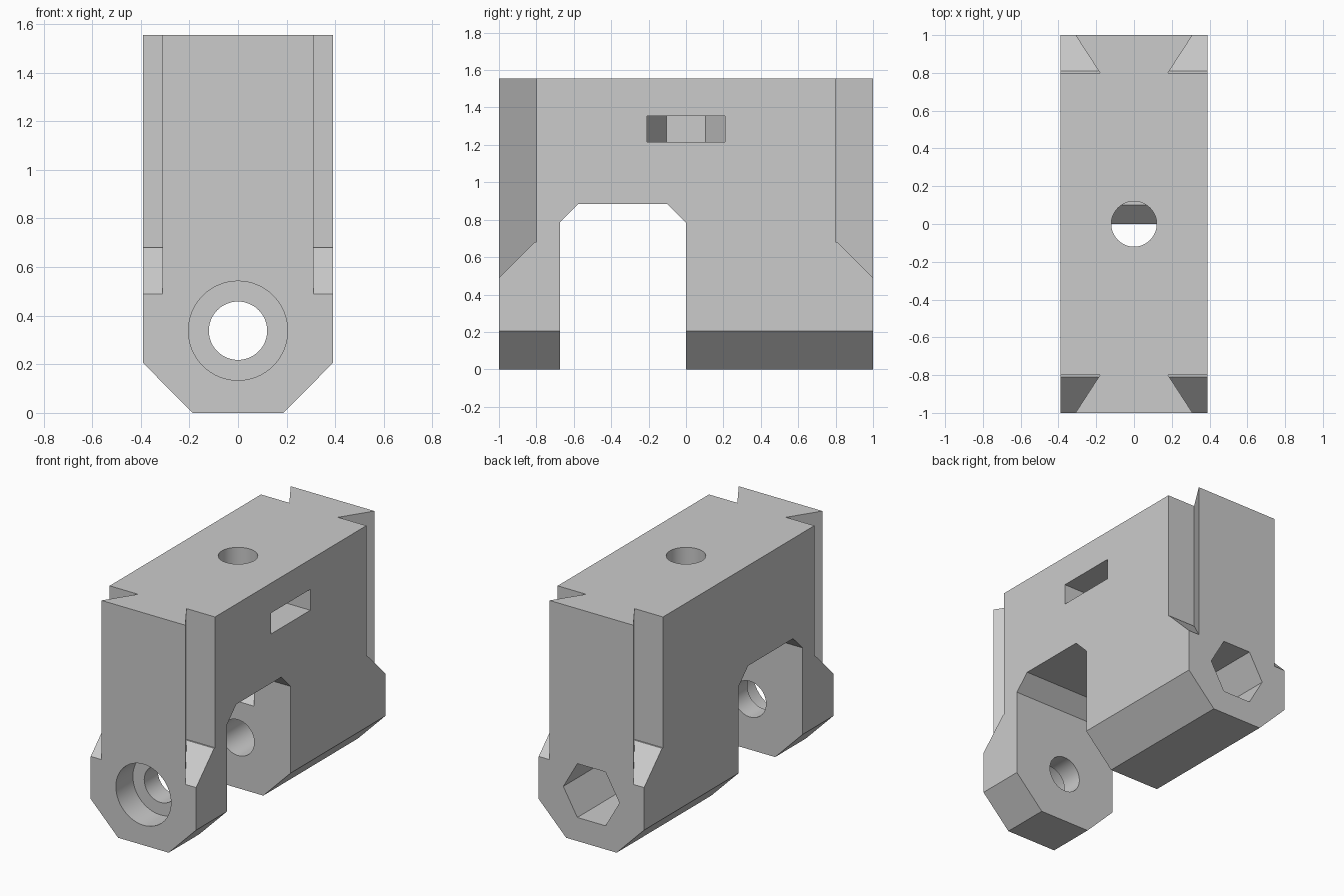
import bpy, bmesh, math

if "Cube" in bpy.data.objects:
    bpy.data.objects.remove(bpy.data.objects["Cube"], do_unlink=True)

gray = bpy.data.materials.new("plain_gray")
gray.use_nodes = True
gray.diffuse_color = (0.6, 0.6, 0.6, 1)
gray.node_tree.nodes["Principled BSDF"].inputs["Base Color"].default_value = (0.6, 0.6, 0.6, 1)


def prism(name, outline, axis, low, high):
    """Extrude a 2D outline along an axis: outline is xy for z, yz for x, xz for y."""
    place = {"x": lambda a, b, h: (h, a, b),
             "y": lambda a, b, h: (a, h, b),
             "z": lambda a, b, h: (a, b, h)}[axis]
    bm = bmesh.new()
    base, top = [[bm.verts.new(place(a, b, h)) for a, b in outline] for h in (low, high)]
    bm.faces.new(base)
    bm.faces.new(top)
    n = len(outline)
    for i in range(n):
        j = (i + 1) % n
        bm.faces.new((base[i], base[j], top[j], top[i]))
    bmesh.ops.recalc_face_normals(bm, faces=bm.faces)
    mesh = bpy.data.meshes.new(name)
    bm.to_mesh(mesh)
    bm.free()
    mesh.materials.append(gray)
    ob = bpy.data.objects.new(name, mesh)
    bpy.context.collection.objects.link(ob)
    return ob


def ring(radius, sides, cy=0.0):
    turns = [2 * math.pi * i / sides for i in range(sides)]
    return [(radius * math.cos(t), cy + radius * math.sin(t)) for t in turns]


def combine(target, tool, operation="DIFFERENCE"):
    """Apply a boolean and discard the tool."""
    mod = target.modifiers.new("cut", "BOOLEAN")
    mod.operation, mod.solver, mod.object = operation, "EXACT", tool
    bpy.context.view_layer.objects.active = target
    bpy.ops.object.modifier_apply(modifier=mod.name)
    bpy.data.objects.remove(tool, do_unlink=True)


# Block with chamfered lower edges
W, H = 0.39, 1.555
half = [(0.187, 0), (W, 0.205), (W, H)]
block = prism("clamp_block", half + [(-x, z) for x, z in reversed(half)], "y", -1, 1)

# Open slot across the underside
combine(block, prism("slot_cutter", [(-0.675, -0.1), (-0.675, 0.785), (-0.575, 0.885),
                                     (-0.1, 0.885), (0, 0.785), (0, -0.1)], "x", -1, 1))

# Dovetail grooves in the four upright corners, with sloping floors
for sx in (-1, 1):
    for sy in (-1, 1):
        plan = [(0.18, 0.8), (0.5, 0.8), (0.5, 1.1), (0.375, 1.1)]
        groove = prism("groove_cutter", [(sx * x, sy * y) for x, y in plan], "z", 0, 2)
        floor = prism("floor_cutter", [(-1.2, 0.29), (-0.81, 0.68), (0.81, 0.68),
                                       (1.2, 0.29), (1.2, 1.9), (-1.2, 1.9)], "x", -1, 1)
        combine(groove, floor, "INTERSECT")
        combine(block, groove)

# Upright bolt hole with a sloping end below
hole = prism("hole_cutter", ring(0.12, 64), "z", 0.3, 2)
combine(hole, prism("ramp_cutter", [(-0.2, 0.38), (0.1, 0.68), (0.3, 0.68),
                                    (0.3, 1.9), (-0.2, 1.9)], "x", -1, 1), "INTERSECT")
combine(block, hole)

# Nut pocket entered from the left side
R = 0.208
flat = R * math.sqrt(3) / 2
combine(block, prism("pocket_cutter", [(0.5, -R), (0.5, R), (0, R), (-flat, R / 2),
                                       (-flat, -R / 2), (0, -R)], "z", 1.215, 1.355))

# Lengthwise bolt hole, round counterbore in front and deep hexagon behind
Z = 0.338
combine(block, prism("bolt_cutter", ring(0.12, 64, Z), "y", -1.1, 1.1))
combine(block, prism("counterbore_cutter", ring(0.204, 64, Z), "y", -1.1, -0.82))
combine(block, prism("hexagon_cutter", ring(R, 6, Z), "y", 0.4, 1.1))

# Smooth the round bores, keep edges crisp
bpy.ops.object.select_all(action="DESELECT")
block.select_set(True)
bpy.context.view_layer.objects.active = block
bpy.ops.object.shade_smooth_by_angle(angle=math.radians(25))
